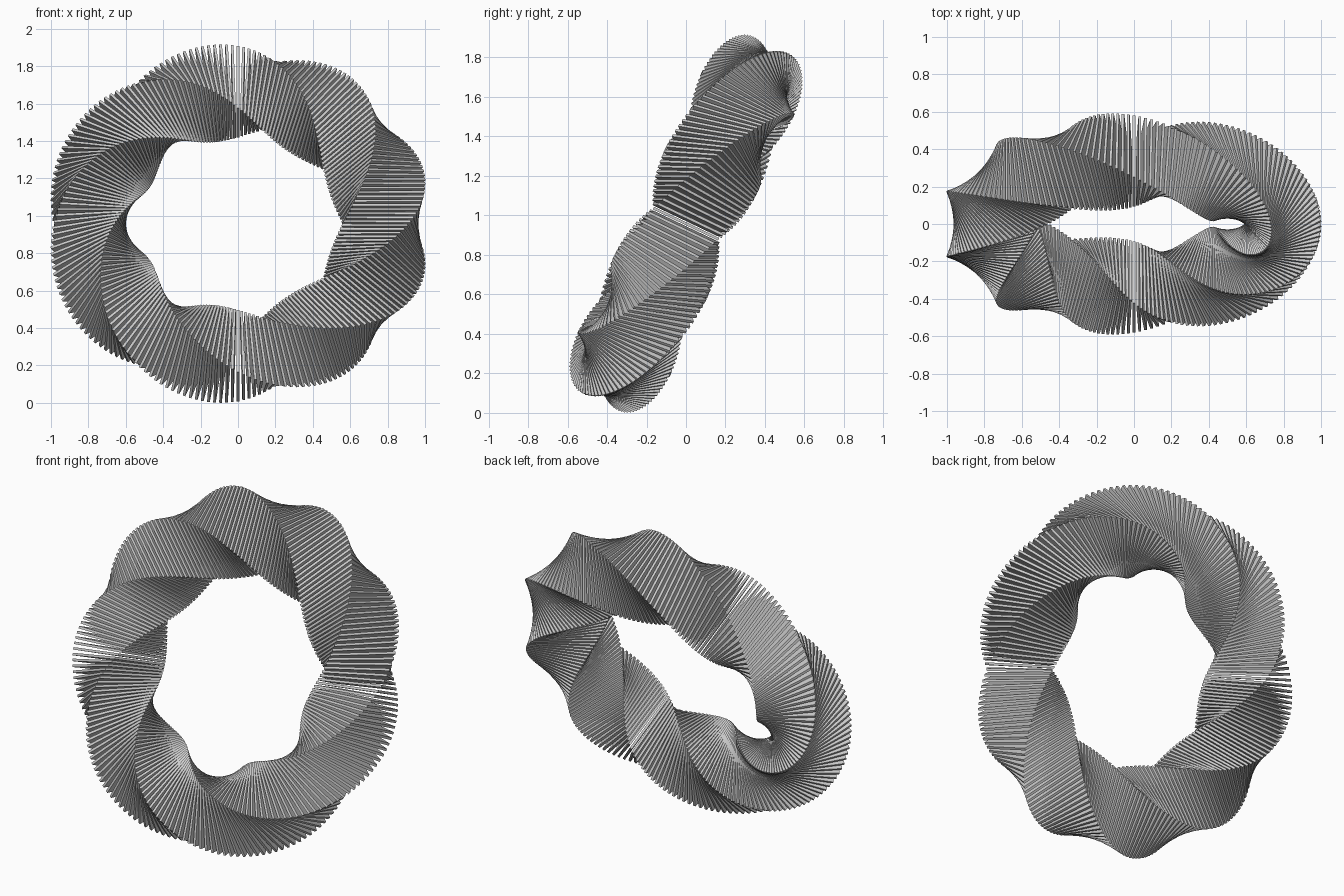
import bpy, bmesh
from math import pi, radians
from mathutils import Matrix

if "Cube" in bpy.data.objects:
    bpy.data.objects.remove(bpy.data.objects["Cube"])

COUNT = 200          # square plates around the ring
RADIUS = 0.782       # ring centre-line radius
SIDE = 0.366         # plate side length
THICK = 0.014        # plate thickness
TWISTS = 2           # full plate turns per lap
TILT = radians(64.5) # ring lean about x

bm = bmesh.new()
lean = Matrix.Rotation(TILT, 4, 'X')
size = Matrix.Diagonal((SIDE, THICK, SIDE, 1))

# Thin square plates set around the ring, each turned a little further
for i in range(COUNT):
    a = 2 * pi * i / COUNT
    place = Matrix.Rotation(a, 4, 'Z') @ Matrix.Translation((RADIUS, 0, 0))
    twist = Matrix.Rotation(TWISTS * a, 4, 'Y')
    bmesh.ops.create_cube(bm, size=1, matrix=lean @ place @ twist @ size)

# Rest the ring on the floor
low = min(v.co.z for v in bm.verts)
bmesh.ops.translate(bm, verts=bm.verts, vec=(0, 0, -low))

mesh = bpy.data.meshes.new("twisted_plate_ring")
bm.to_mesh(mesh)
bm.free()
ring = bpy.data.objects.new("twisted_plate_ring", mesh)
bpy.context.collection.objects.link(ring)
